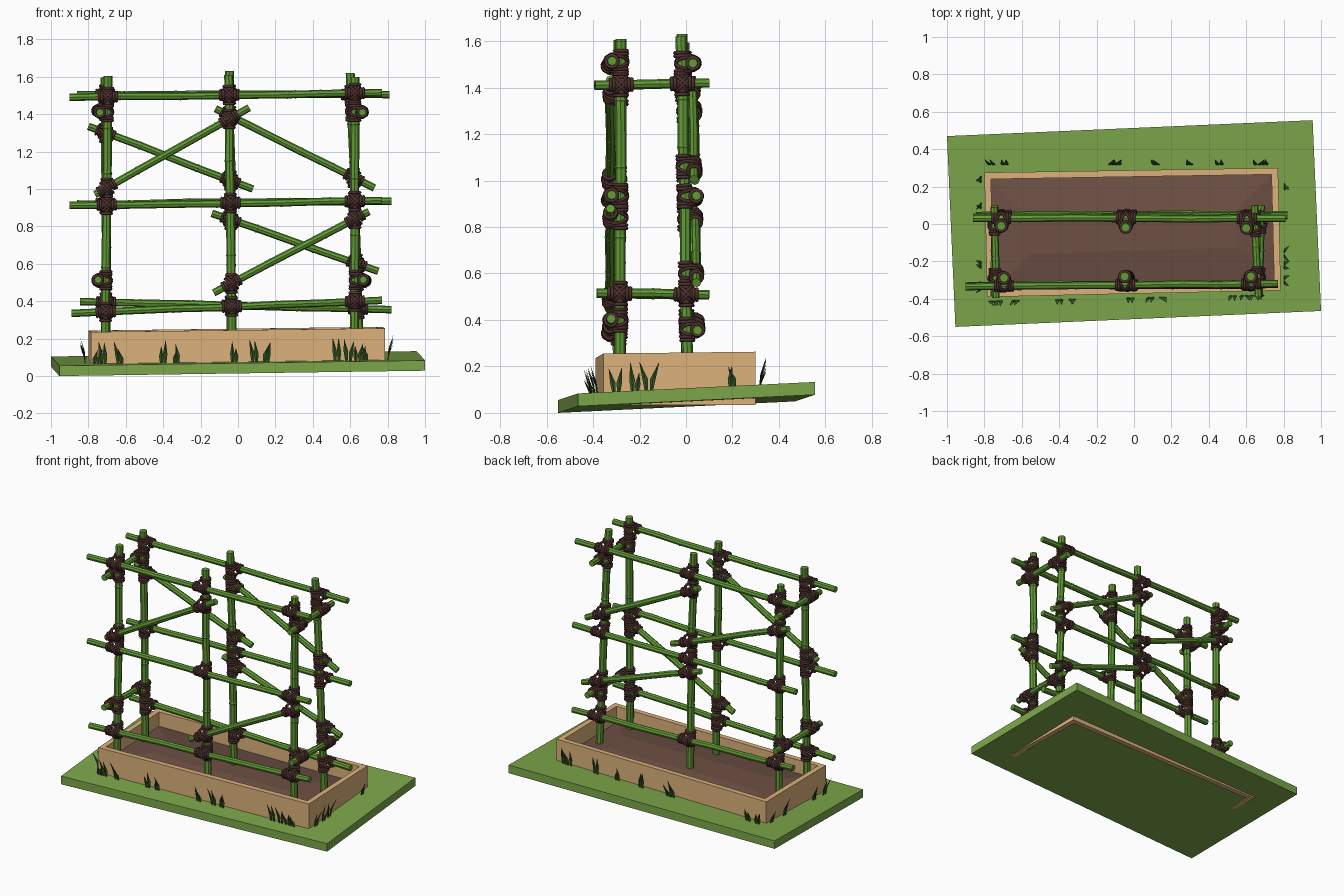
import bpy, bmesh, math, random
from mathutils import Vector
from mathutils.geometry import intersect_line_line

if "Cube" in bpy.data.objects:
    bpy.data.objects.remove(bpy.data.objects["Cube"])

random.seed(4)


def mat(name, rgb):
    m = bpy.data.materials.new(name)
    m.diffuse_color = (*rgb, 1)
    m.use_nodes = True
    m.node_tree.nodes["Principled BSDF"].inputs["Base Color"].default_value = m.diffuse_color
    return m


TURF = mat("turf", (0.205, 0.39, 0.07))
WOOD = mat("wood", (0.73, 0.45, 0.205))
SOIL = mat("soil", (0.156, 0.08, 0.058))
BAMBOO = mat("bamboo", (0.12, 0.33, 0.035))
ROPE = mat("rope", (0.075, 0.03, 0.027))
GRASS = mat("grass", (0.04, 0.11, 0.02))


def finish(bm, name, material):
    bmesh.ops.recalc_face_normals(bm, faces=bm.faces)
    me = bpy.data.meshes.new(name)
    bm.to_mesh(me)
    bm.free()
    me.materials.append(material)
    ob = bpy.data.objects.new(name, me)
    bpy.context.collection.objects.link(ob)
    return ob


def skin(bm, rings, closed=False, caps=True):
    """Bridge rings of points with quads."""
    vr = [[bm.verts.new(p) for p in r] for r in rings]
    n = len(vr[0])
    pairs = list(zip(vr, vr[1:])) + ([(vr[-1], vr[0])] if closed else [])
    for a, b in pairs:
        for i in range(n):
            bm.faces.new((a[i], a[(i + 1) % n], b[(i + 1) % n], b[i]))
    if caps and not closed:
        bm.faces.new(vr[0])
        bm.faces.new(vr[-1])


def ground(x, y):
    return 0.039 + 0.0125 * x + 0.049 * y


def loft(corners, zf):
    return [Vector((x, y, zf(x, y))) for x, y in corners]


def inset(corners, d):
    return [(x - math.copysign(d, x), y - math.copysign(d, y)) for x, y in corners]


# Tilted turf slab
slab = [(-0.955, -0.55), (1.0, -0.465), (0.955, 0.555), (-1.0, 0.47)]
bm = bmesh.new()
skin(bm, [loft(slab, ground), loft(slab, lambda x, y: ground(x, y) + 0.055)])
finish(bm, "turf_slab", TURF)

# Open planter frame
outer = [(-0.785, -0.39), (0.785, -0.355), (0.77, 0.30), (-0.80, 0.275)]
inner = inset(outer, 0.035)
top = lambda x, y: 0.25 + 0.0125 * x + 0.012 * y
base = lambda x, y: 0.033
bm = bmesh.new()
skin(bm, [loft(outer, base), loft(outer, top), loft(inner, top), loft(inner, base)], closed=True)
finish(bm, "planter_frame", WOOD)

# Gently mounded soil
bm = bmesh.new()
bed = inset(outer, 0.03)
skin(bm, [loft(bed, lambda x, y: 0.10), loft(bed, lambda x, y: 0.145),
          loft(inset(bed, 0.2), lambda x, y: 0.175)])
finish(bm, "soil_bed", SOIL)


def frame(d):
    d = d.normalized()
    a = d.orthogonal().normalized()
    return a, d.cross(a)


def pole(name, p, q, r):
    """Eight-sided bamboo cane with raised nodes and a slight wobble."""
    p, q = Vector(p), Vector(q)
    d = q - p
    a, b = frame(d)
    segs = max(2, round(d.length / 0.27))
    h = 0.008 / d.length
    stations = [(0, 1, Vector())]
    for k in range(1, segs):
        t = (k + random.uniform(-0.2, 0.2)) / segs
        off = (a * random.uniform(-1, 1) + b * random.uniform(-1, 1)) * 0.003
        stations += [(t - h, 1, off), (t, 1.13, off), (t + h, 1, off)]
    stations.append((1, 1, Vector()))
    rings = []
    for t, s, off in stations:
        c = p + d * t + off
        rings.append([c + (a * math.cos(i * math.tau / 8) + b * math.sin(i * math.tau / 8)) * r * s
                      for i in range(8)])
    bm = bmesh.new()
    skin(bm, rings)
    finish(bm, name, BAMBOO)
    return p, q


# Uprights, two rows of three
posts = [pole("post_" + n, p, q, 0.024) for n, p, q in [
    ("front_left", (-0.71, -0.29, 0.12), (-0.695, -0.288, 1.605)),
    ("front_middle", (-0.03, -0.285, 0.12), (-0.05, -0.28, 1.61)),
    ("front_right", (0.625, -0.285, 0.12), (0.625, -0.28, 1.60)),
    ("back_left", (-0.705, 0.005, 0.12), (-0.71, -0.01, 1.595)),
    ("back_middle", (-0.035, 0.008, 0.12), (-0.045, -0.018, 1.63)),
    ("back_right", (0.65, 0.01, 0.12), (0.60, -0.022, 1.62))]]

# Rails, braces and cross ties
poles = [pole(n, p, q, 0.020) for n, p, q in [
    ("front_rail_top", (-0.90, -0.335, 1.49), (0.77, -0.318, 1.515)),
    ("front_rail_middle", (-0.90, -0.332, 0.912), (0.77, -0.32, 0.938)),
    ("front_rail_bottom", (-0.89, -0.33, 0.335), (0.77, -0.322, 0.405)),
    ("back_rail_top", (-0.86, 0.03, 1.505), (0.81, 0.03, 1.505)),
    ("back_rail_middle", (-0.86, 0.035, 0.92), (0.82, 0.045, 0.935)),
    ("back_rail_bottom", (-0.845, 0.045, 0.398), (0.82, 0.05, 0.355)),
    ("front_brace_upper", (-0.765, -0.33, 0.97), (0.06, -0.325, 1.435)),
    ("front_brace_lower", (-0.13, -0.33, 0.445), (0.70, -0.325, 0.88)),
    ("back_brace_left", (-0.80, 0.035, 1.335), (0.08, 0.038, 1.0)),
    ("back_brace_upper", (-0.12, 0.028, 1.43), (0.73, 0.035, 1.005)),
    ("back_brace_lower", (-0.14, 0.04, 0.87), (0.75, 0.045, 0.56)),
    ("right_tie_top", (0.665, -0.39, 1.41), (0.645, 0.10, 1.42)),
    ("right_tie_bottom", (0.67, -0.38, 0.515), (0.68, 0.10, 0.508)),
    ("left_tie_top", (-0.738, -0.395, 1.41), (-0.748, 0.09, 1.42)),
    ("left_tie_bottom", (-0.748, -0.385, 0.515), (-0.745, 0.10, 0.508))]]


def loop(bm, c, u, v, ru, rv, rope=0.0075):
    """Closed rope loop: an ellipse in the plane of u and v."""
    w = u.cross(v)
    rings = []
    for i in range(12):
        t = i * math.tau / 12
        e = u * math.cos(t) + v * math.sin(t)
        o = c + u * ru * math.cos(t) + v * rv * math.sin(t)
        rings.append([o + (e * math.cos(k * math.tau / 5) + w * math.sin(k * math.tau / 5)) * rope
                      for k in range(5)])
    skin(bm, rings, closed=True)


# Rope lashings wherever a pole rests on a post
bm = bmesh.new()
for a0, a1 in posts:
    for b0, b1 in poles:
        p, q = intersect_line_line(a0, a1, b0, b1)
        s = (q - b0).length / (b1 - b0).length
        if (p - q).length > 0.08 or (q - (b0 + b1) / 2).length > (b1 - b0).length / 2 or not 0 < s < 1:
            continue
        u, v = (a1 - a0).normalized(), (b1 - b0).normalized()
        n = u.cross(v).normalized()
        for c, d, r in ((p, u, 0.029), (q, v, 0.026)):
            x, y = frame(d)
            for off in (-0.046, -0.032, 0.032, 0.046):
                loop(bm, c + d * off, x, y, r, r)
        side = v - u * v.dot(u)
        side.normalize()
        for e in ((u + side).normalized(), (u - side).normalized()):
            w = e.cross(n)
            for off in (-0.007, 0.007):
                loop(bm, (p + q) / 2 + w * off, e, n, 0.042, 0.05)
ob = finish(bm, "rope_lashings", ROPE)
for f in ob.data.polygons:
    f.use_smooth = True

# Grass blades around the planter: front, back, left, right
tufts = [(x, -0.41, 0, -1) for x in (-0.76, -0.72, -0.63, -0.40, -0.33, -0.02, 0.09, 0.15,
                                     0.53, 0.59, 0.64, 0.68)]
tufts += [(x, 0.315, 0, 1) for x in (-0.76, -0.69, -0.12, -0.09, 0.12, 0.30, 0.46, 0.66, 0.70)]
tufts += [(-0.815, y, -1, 0) for y in (-0.33, -0.22, 0.10, 0.24)]
tufts += [(0.80, y, 1, 0) for y in (-0.30, -0.22, -0.16, 0.20)]
bm = bmesh.new()
for x, y, nx, ny in tufts:
    if ny == -1:
        y += 0.022 * (x + 0.785)
    out, along = Vector((nx, ny, 0)), Vector((-ny, nx, 0))
    for k in range(2):
        lean = random.uniform(-0.035, 0.035)
        h = random.uniform(0.08, 0.135)
        c = Vector((x, y, ground(x, y) + 0.045)) + along * (k - 0.5) * 0.02
        rings = []
        for t, w in ((0, 0.006), (0.45, 0.012), (1, 0.0008)):
            m = c + Vector((0, 0, h * t)) + (along * lean + out * 0.03) * t * t
            rings.append([m - along * w, m + out * w * 0.35, m + along * w, m - out * w * 0.1])
        skin(bm, rings)
finish(bm, "grass_tufts", GRASS)
